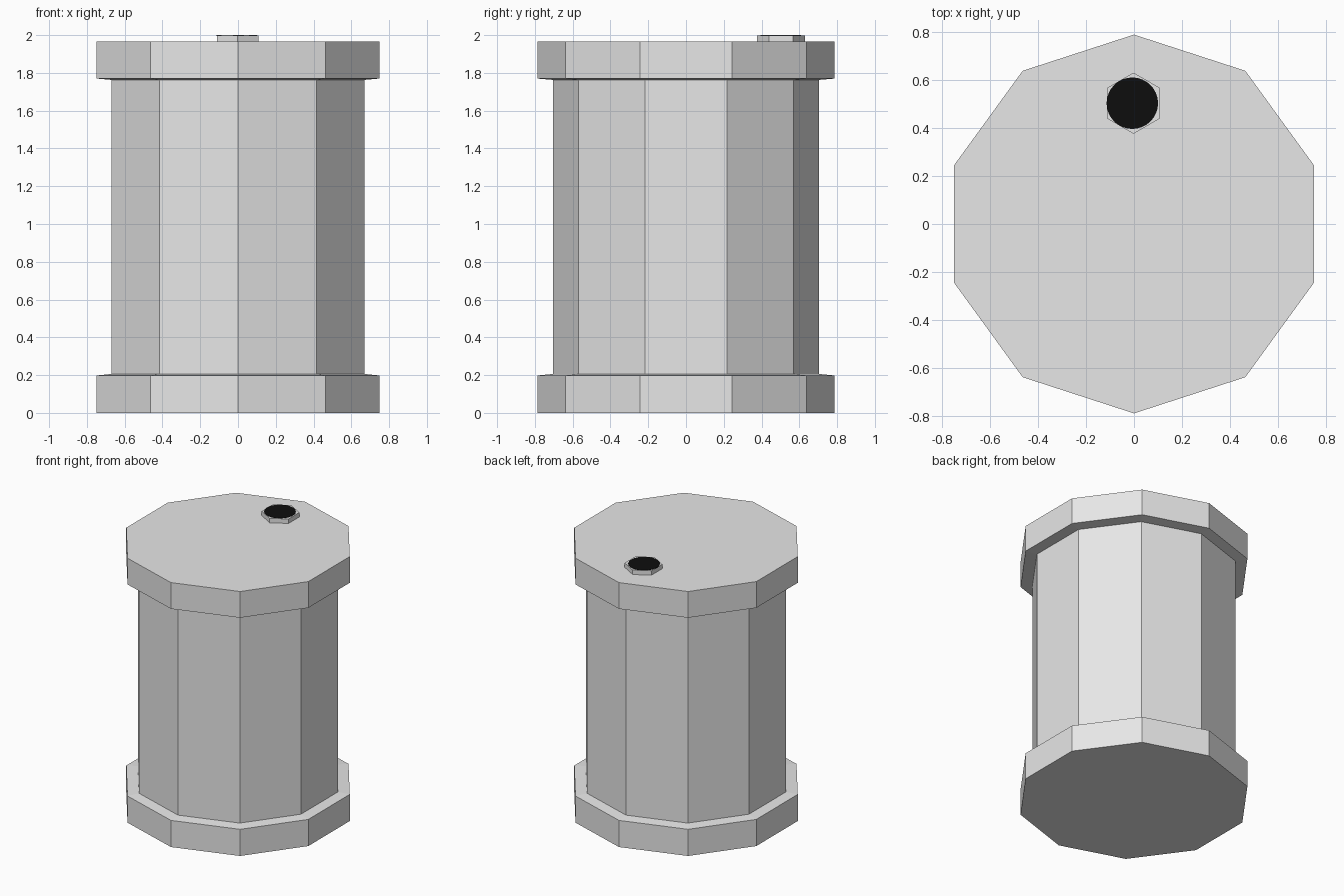
import bpy, bmesh, math

if "Cube" in bpy.data.objects:
    bpy.data.objects.remove(bpy.data.objects["Cube"])


def material(name, v):
    m = bpy.data.materials.new(name)
    m.diffuse_color = (v, v, v, 1)
    m.use_nodes = True
    m.node_tree.nodes["Principled BSDF"].inputs["Base Color"].default_value = m.diffuse_color
    return m


grey = material("light grey metal", 0.8)
black = material("black plug", 0.004)


def lathe(name, profile, sides, mat, loc=(0, 0, 0)):
    """Stack of regular polygon rings (radius, z), capped at both ends."""
    bm = bmesh.new()
    rings = []
    for r, z in profile:
        rings.append([bm.verts.new((r * math.cos(math.pi / 2 + math.tau * i / sides),
                                    r * math.sin(math.pi / 2 + math.tau * i / sides), z))
                      for i in range(sides)])
    for a, b in zip(rings, rings[1:]):
        for i in range(sides):
            j = (i + 1) % sides
            bm.faces.new((a[i], a[j], b[j], b[i]))
    bm.faces.new(rings[0][::-1])
    bm.faces.new(rings[-1])
    me = bpy.data.meshes.new(name)
    bm.to_mesh(me)
    bm.free()
    me.materials.append(mat)
    ob = bpy.data.objects.new(name, me)
    ob.location = loc
    bpy.context.collection.objects.link(ob)
    return ob


# Ten-sided drum with thick bottom and top rims
lathe("drum", [(0.787, 0), (0.787, 0.198), (0.705, 0.206),
               (0.705, 1.763), (0.787, 1.77), (0.787, 1.965)], 10, grey)

# Hexagonal filler neck near the back edge, with a round black plug on top
lathe("filler_neck", [(0.127, 1.96), (0.127, 1.998)], 6, grey, (-0.002, 0.502, 0))
lathe("filler_plug", [(0.107, 1.995), (0.107, 2.0)], 32, black, (-0.007, 0.502, 0))
